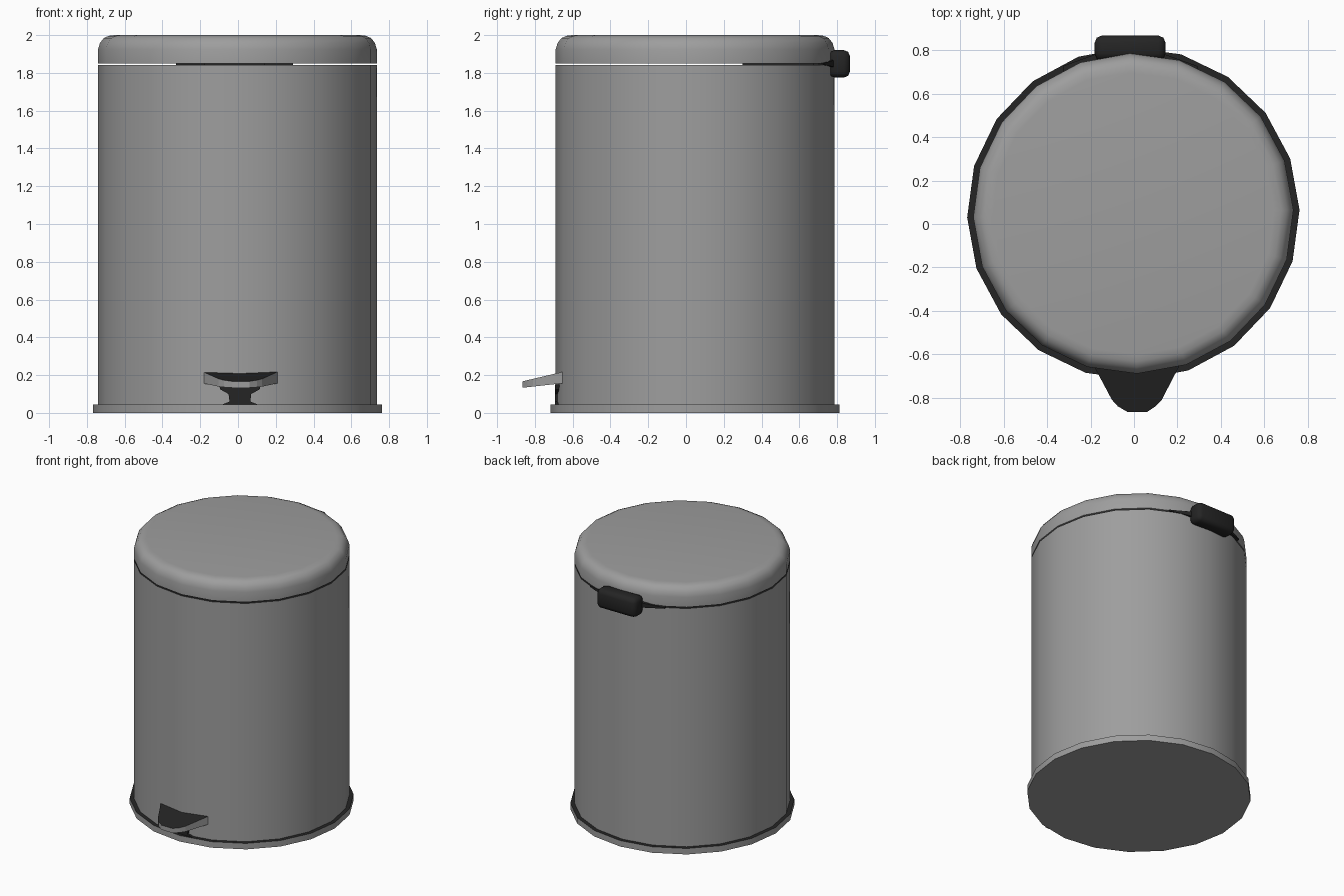
import bpy, bmesh, math

if "Cube" in bpy.data.objects:
    bpy.data.objects.remove(bpy.data.objects["Cube"])

CX, CY, SIDES, TURN = -0.003, 0.048, 20, math.radians(1.3)


def material(name, v):
    m = bpy.data.materials.new(name)
    m.diffuse_color = (v, v, v, 1)
    m.use_nodes = True
    m.node_tree.nodes["Principled BSDF"].inputs["Base Color"].default_value = m.diffuse_color
    return m


GREY = material("brushed grey", 0.34)
BLACK = material("black plastic", 0.018)


def finish(name, bm, mats, smooth=None):
    bmesh.ops.recalc_face_normals(bm, faces=bm.faces)
    me = bpy.data.meshes.new(name)
    bm.to_mesh(me)
    bm.free()
    ob = bpy.data.objects.new(name, me)
    bpy.context.collection.objects.link(ob)
    for m in mats:
        me.materials.append(m)
    if smooth:
        bpy.ops.object.select_all(action='DESELECT')
        ob.select_set(True)
        bpy.context.view_layer.objects.active = ob
        bpy.ops.object.shade_smooth_by_angle(angle=math.radians(smooth))
    return ob


def loft(rings):
    """Bridge closed rings of points and cap both ends."""
    bm = bmesh.new()
    vs = [[bm.verts.new(p) for p in r] for r in rings]
    n = len(rings[0])
    for a, b in zip(vs, vs[1:]):
        for i in range(n):
            j = (i + 1) % n
            bm.faces.new((a[i], a[j], b[j], b[i]))
    bm.faces.new(vs[0][::-1])
    bm.faces.new(vs[-1])
    bm.normal_update()
    return bm


def turned(name, profile, mats, black_top=False):
    rings = [[(CX + r * math.cos(TURN + math.tau * i / SIDES),
               CY + r * math.sin(TURN + math.tau * i / SIDES), z)
              for i in range(SIDES)] for r, z in profile]
    bm = loft(rings)
    if black_top:
        for f in bm.faces:
            f.material_index = 1 if f.normal.z > 0.7 else 0
    return finish(name, bm, mats, 40)


# Foot ring, can and domed lid (thin gap under the lid)
turned("base_ring", [(0.766, 0), (0.766, 0.045)], [GREY, BLACK], True)
turned("can_body", [(0.738, 0.04), (0.738, 1.841)], [GREY, BLACK], True)
turned("lid", [(0.738, 1.851), (0.738, 1.925), (0.728, 1.958), (0.708, 1.984),
               (0.682, 1.996), (0.65, 2.0)], [GREY])

# Sloping foot pedal: grey edge, black tread
outline = [(-0.187, -0.65), (-0.102, -0.81), (-0.075, -0.84), (-0.03, -0.866),
           (0.06, -0.866), (0.1, -0.84), (0.128, -0.81), (0.211, -0.65)]


def slope(y, back, tip):
    t = (-0.65 - y) / 0.216
    return back + (tip - back) * t


bm = loft([[(x, y, slope(y, 0.157, 0.133)) for x, y in outline],
           [(x, y, slope(y, 0.218, 0.167)) for x, y in outline]])
for f in bm.faces:
    f.material_index = 1 if f.normal.z > 0.7 else 0
finish("pedal", bm, [GREY, BLACK])

# Waisted black bracket under the pedal
levels = [(0.1, 0.042), (0.055, 0.06), (0.06, 0.1), (0.105, 0.125), (0.11, 0.15)]
finish("pedal_bracket", loft([[(0.01 - w, -0.694, z), (0.01 + w, -0.694, z),
                               (0.01 + w, -0.64, z), (0.01 - w, -0.64, z)]
                              for w, z in levels]), [BLACK])

# Rear hinge block with rounded ends
HX = -0.018
bm = bmesh.new()
bmesh.ops.create_cube(bm, size=1)
for v in bm.verts:
    v.co = (HX + v.co.x * 0.326, 0.811 + v.co.y * 0.114, 1.848 + v.co.z * 0.145)
bmesh.ops.bevel(bm, geom=bm.edges[:], offset=0.032, segments=2, profile=0.5,
                affect='EDGES')
finish("hinge_block", bm, [BLACK], 50)

# Hinge leaf lying in the gap
bm = loft([[(HX - 0.16, 0.3, z), (HX + 0.16, 0.3, z), (HX + 0.16, 0.78, z),
            (HX - 0.16, 0.78, z)] for z in (1.839, 1.853)])
finish("hinge_leaf", bm, [BLACK])

# Pointed wings that hug the can either side of the hinge
for side, s in (("right", 1), ("left", -1)):
    bm = loft([[(HX + s * 0.13, y, 1.83), (HX + s * 0.31, y - 0.065, 1.843),
                (HX + s * 0.31, y - 0.065, 1.851), (HX + s * 0.13, y, 1.87)]
               for y in (0.74, 0.793)])
    finish("hinge_wing_" + side, bm, [BLACK])
